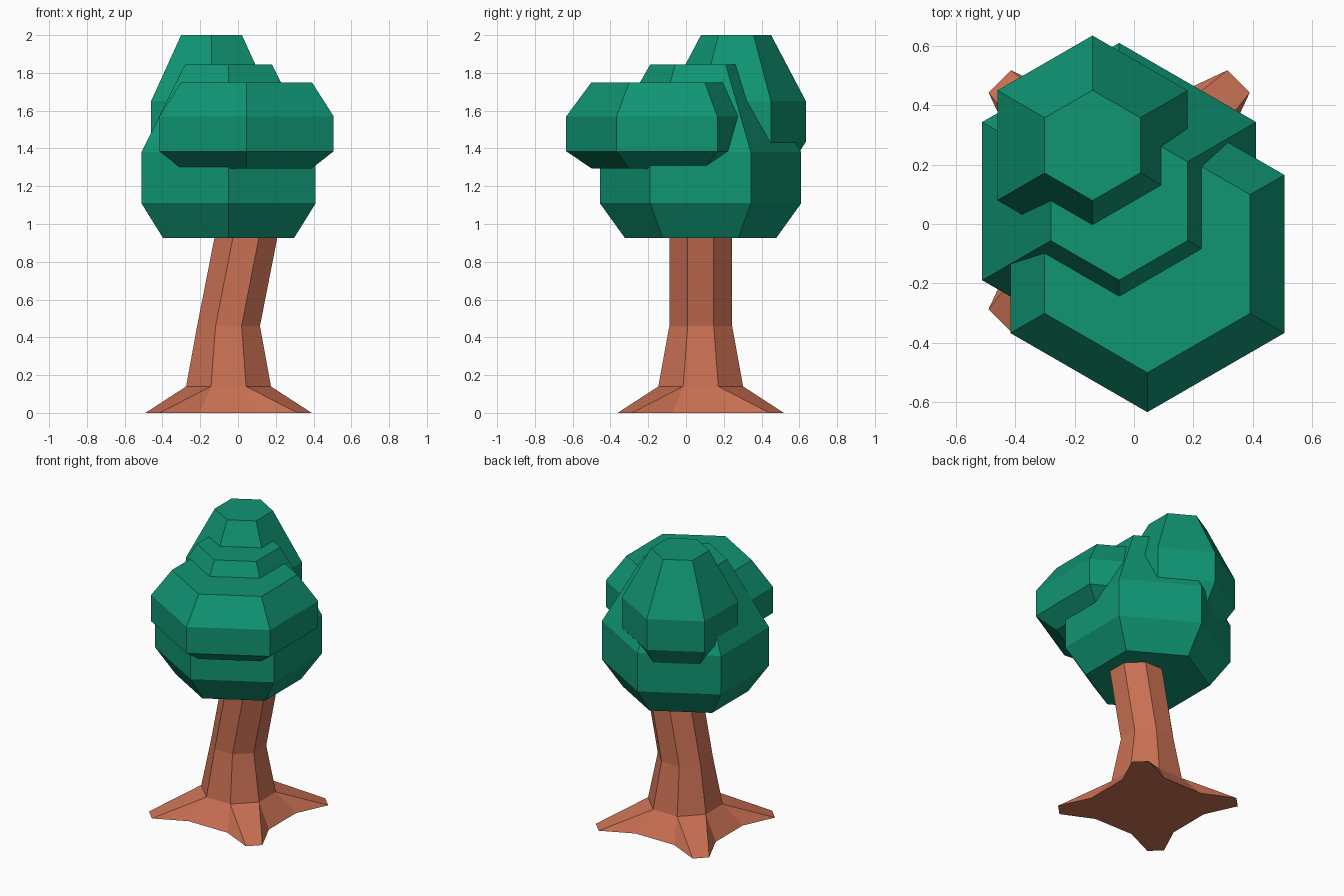
import bpy, bmesh
from math import cos, sin, pi

if "Cube" in bpy.data.objects:
    bpy.data.objects.remove(bpy.data.objects["Cube"])


def material(name, color):
    m = bpy.data.materials.new(name)
    m.diffuse_color = (*color, 1)
    m.use_nodes = True
    m.node_tree.nodes["Principled BSDF"].inputs["Base Color"].default_value = m.diffuse_color
    return m


def ngon(n, r, cx, cy, z, start):
    return [(cx + r * cos(start + 2 * pi * i / n),
             cy + r * sin(start + 2 * pi * i / n), z) for i in range(n)]


def add_ring(bm, pts):
    return [bm.verts.new(p) for p in pts]


def bridge(bm, a, b):
    n = len(a)
    for i in range(n):
        j = (i + 1) % n
        bm.faces.new((a[i], a[j], b[j], b[i]))


def finish(bm, name, mat):
    bmesh.ops.recalc_face_normals(bm, faces=bm.faces)
    mesh = bpy.data.meshes.new(name)
    bm.to_mesh(mesh)
    bm.free()
    mesh.materials.append(mat)
    obj = bpy.data.objects.new(name, mesh)
    bpy.context.collection.objects.link(obj)


def foliage(name, cx, cy, rings):
    """Stack of hexagons with corners facing front and back."""
    bm = bmesh.new()
    loops = [add_ring(bm, ngon(6, r, cx, cy, z, pi / 6)) for z, r in rings]
    for a, b in zip(loops, loops[1:]):
        bridge(bm, a, b)
    bm.faces.new(loops[0])
    bm.faces.new(loops[-1])
    finish(bm, name, leaf)


bark = material("bark", (0.58, 0.16, 0.085))
leaf = material("leaf", (0.005, 0.30, 0.17))

# Leaf clumps
foliage("main_foliage", -0.05, 0.077,
        [(0.925, 0.40), (1.11, 0.533), (1.38, 0.533), (1.845, 0.266)])
foliage("front_foliage", 0.045, -0.101,
        [(1.295, 0.40), (1.385, 0.533), (1.57, 0.533), (1.75, 0.40)])
foliage("top_foliage", -0.14, 0.265,
        [(1.294, 0.278), (1.435, 0.37), (1.65, 0.37), (2.0, 0.186)])

# Bent octagonal trunk with four flared roots
bm = bmesh.new()
X, Y = -0.05, 0.078
loops = [add_ring(bm, ngon(8, r, x, Y, z, pi / 8))
         for z, r, x in [(0.14, 0.243, X), (0.46, 0.18, X), (1.02, 0.18, 0.06)]]
for a, b in zip(loops, loops[1:]):
    bridge(bm, a, b)
bm.faces.new(loops[-1])

foot = loops[0]
base = []
for k in range(4):
    c, s = round(cos(k * pi / 2)), round(sin(k * pi / 2))
    pts = [(0.34, 0.15), (0.44, 0.365), (0.365, 0.44), (0.15, 0.34)]
    base.append(add_ring(bm, [(X + c * x - s * y, Y + s * x + c * y, 0) for x, y in pts]))
for k in range(4):
    v0, t0, t1, v1 = base[k]
    a, b, nxt = foot[2 * k], foot[2 * k + 1], foot[(2 * k + 2) % 8]
    bm.faces.new((a, v0, t0))
    bm.faces.new((a, t0, t1, b))
    bm.faces.new((b, t1, v1))
    bm.faces.new((b, v1, base[(k + 1) % 4][0], nxt))
bm.faces.new([v for group in base for v in group])
finish(bm, "trunk", bark)
